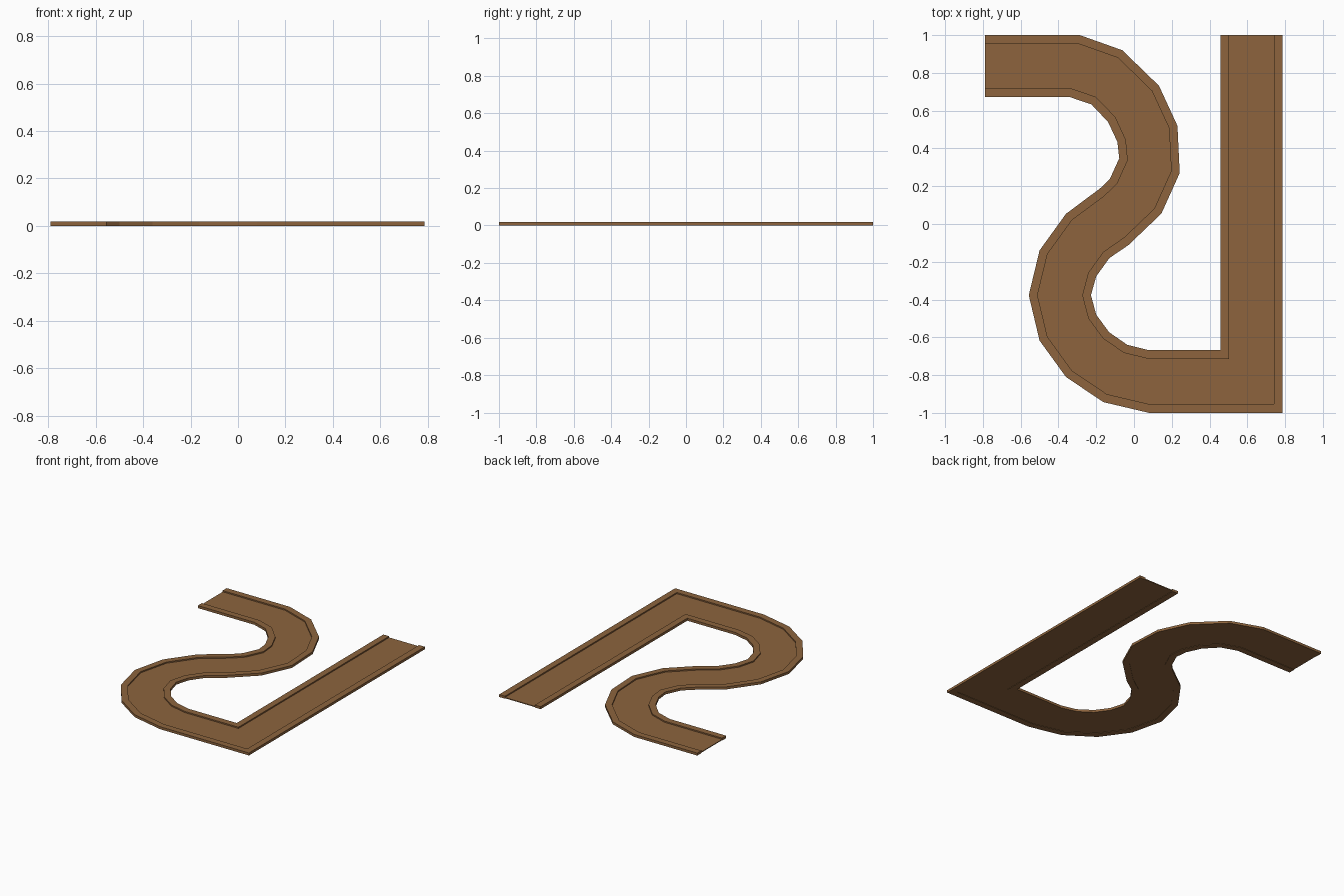
import bpy, bmesh

if "Cube" in bpy.data.objects:
    bpy.data.objects.remove(bpy.data.objects["Cube"])

# Plan outline: matching stations on the two edges of the winding track
EDGE_A = [(-.79, 1), (-.287, 1), (-.062, .92), (.132, .732), (.23, .52), (.242, .27),
          (.145, .055), (-.03, -.112), (-.13, -.18), (-.20, -.277), (-.228, -.377),
          (-.20, -.48), (-.132, -.573), (-.035, -.64), (.075, -.667), (.457, -.667), (.457, 1)]
EDGE_B = [(-.79, .672), (-.34, .672), (-.225, .633), (-.137, .54), (-.088, .435), (-.078, .348),
          (-.127, .24), (-.18, .188), (-.36, .054), (-.50, -.14), (-.557, -.377),
          (-.50, -.617), (-.36, -.81), (-.162, -.943), (.08, -1), (.787, -1), (.787, 1)]

# Cross-section (fraction across the track, height): floor between raised side lips
LIP = 0.14
TOP, FLOOR, UNDER = 0.018, 0.009, 0.003
PROFILE = [(0, 0), (0, TOP), (LIP, TOP), (LIP, FLOOR), (1 - LIP, FLOOR), (1 - LIP, TOP),
           (1, TOP), (1, 0), (1 - LIP, 0), (1 - LIP, UNDER), (LIP, UNDER), (LIP, 0)]

brown = bpy.data.materials.new("warm_brown")
brown.diffuse_color = (0.266, 0.127, 0.047, 1)
brown.use_nodes = True
brown.node_tree.nodes["Principled BSDF"].inputs["Base Color"].default_value = brown.diffuse_color

# Sweep the section along the stations
bm = bmesh.new()
rings = []
for (ax, ay), (bx, by) in zip(EDGE_A, EDGE_B):
    rings.append([bm.verts.new((ax + (bx - ax) * t, ay + (by - ay) * t, z)) for t, z in PROFILE])
n = len(PROFILE)
for r, s in zip(rings, rings[1:]):
    for i in range(n):
        j = (i + 1) % n
        bm.faces.new((r[i], r[j], s[j], s[i]))

# End caps: two lips and the floor slab
for ring in (rings[0], rings[-1]):
    for ids in ((0, 1, 2, 3, 10, 11), (3, 4, 9, 10), (4, 5, 6, 7, 8, 9)):
        bm.faces.new([ring[i] for i in ids])
bmesh.ops.recalc_face_normals(bm, faces=bm.faces)

mesh = bpy.data.meshes.new("winding_track")
bm.to_mesh(mesh)
bm.free()
mesh.materials.append(brown)
track = bpy.data.objects.new("winding_track", mesh)
bpy.context.collection.objects.link(track)
